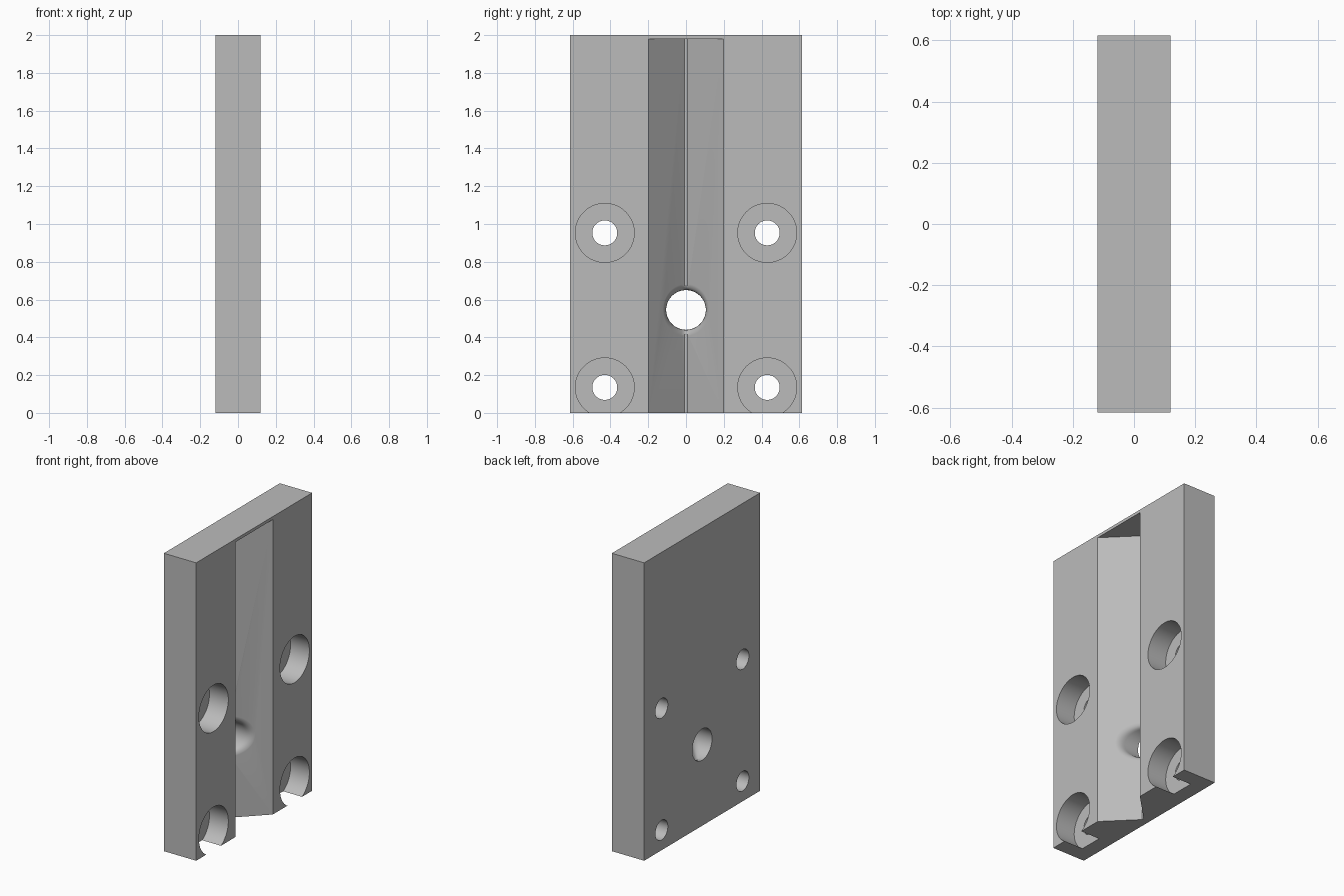
import bpy, bmesh, math
from mathutils import Matrix

if "Cube" in bpy.data.objects:
    bpy.data.objects.remove(bpy.data.objects["Cube"])

HX, HY, H = 0.12, 0.615, 2.0           # half thickness, half width, height
FLOOR = -0.07                          # x of the groove bottom
FLAT = 0.008                           # half width of the groove bottom
GROOVE = 0.198                         # half width of the groove mouth

grey = bpy.data.materials.new("plain_grey")
grey.diffuse_color = (0.5, 0.5, 0.5, 1)
grey.use_nodes = True
grey.node_tree.nodes["Principled BSDF"].inputs["Base Color"].default_value = grey.diffuse_color


def finish(name, bm):
    bmesh.ops.recalc_face_normals(bm, faces=bm.faces)
    me = bpy.data.meshes.new(name)
    bm.to_mesh(me)
    bm.free()
    me.materials.append(grey)
    ob = bpy.data.objects.new(name, me)
    bpy.context.collection.objects.link(ob)
    return ob


def loft(name, rings):
    """Closed solid through a list of equally long point rings."""
    bm = bmesh.new()
    loops = [[bm.verts.new(p) for p in ring] for ring in rings]
    n = len(loops[0])
    for a, b in zip(loops, loops[1:]):
        for i in range(n):
            j = (i + 1) % n
            bm.faces.new((a[i], a[j], b[j], b[i]))
    bm.faces.new(loops[0])
    bm.faces.new(loops[-1])
    return finish(name, bm)


def drill(name, r, y, z, x0, x1):
    """Cylinder along x."""
    angles = [math.tau * i / 64 for i in range(64)]
    return loft(name, [[(x, y + r * math.cos(a), z + r * math.sin(a)) for a in angles]
                       for x in (x0, x1)])


def cut(target, cutter):
    cutter.hide_render = True
    mod = target.modifiers.new(cutter.name, 'BOOLEAN')
    mod.operation, mod.solver, mod.object = 'DIFFERENCE', 'EXACT', cutter
    bpy.context.view_layer.objects.active = target
    bpy.ops.object.modifier_apply(modifier=mod.name)
    bpy.data.objects.remove(cutter)


# Plate
bm = bmesh.new()
bmesh.ops.create_cube(bm, size=1, matrix=Matrix.Translation((0, 0, H / 2))
                      @ Matrix.Diagonal((2 * HX, 2 * HY, H, 1)))
plate = finish("mounting_plate", bm)

# V groove, open at the bottom and closed just below the top
slope = (HX - FLOOR) / (GROOVE - FLAT)
out = FLAT + slope * (GROOVE - FLAT)
section = [(FLOOR, -FLAT), (HX, -GROOVE), (HX + 0.1, -GROOVE),
           (HX + 0.1, GROOVE), (HX, GROOVE), (FLOOR, FLAT)]
cut(plate, loft("groove_cutter", [[(x, y, z) for x, y in section] for z in (-0.1, 1.98)]))


# Centre hole with a rounded rim that follows the groove walls
def wall(y):
    return FLOOR + slope * max(0, abs(y) - FLAT)


R, ZC, N = 0.105, 0.545, 64
rings = []
for t in (None, 0, 0.2, 0.4, 0.6, 0.8, 1, 2):
    ring = []
    for i in range(N):
        a = math.tau * i / N
        c, s = math.cos(a), math.sin(a)
        e = 0.02 + 0.02 * s * s
        edge = wall(R * c)
        if t is None:
            r, x = R, -HX - 0.1
        elif t == 2:
            r, x = R + e, HX + 0.1
        else:
            r = R + e * t * t
            x = ((1 - t) ** 2 * (edge - 0.04) + 2 * t * (1 - t) * edge
                 + t * t * (wall((R + e) * c) + 0.001))
        ring.append((x, r * c, ZC + r * s))
    rings.append(ring)
cut(plate, loft("centre_hole_cutter", rings))

# Four counterbored screw holes, the lower pair breaking through the bottom edge
for y in (-0.43, 0.43):
    for z in (0.135, 0.953):
        cut(plate, drill("counterbore_cutter", 0.156, y, z, HX - 0.14, HX + 0.1))
        cut(plate, drill("screw_hole_cutter", 0.066, y, z, -HX - 0.1, HX + 0.1))

# Smooth round surfaces, sharp edges
bpy.ops.object.select_all(action='DESELECT')
plate.select_set(True)
bpy.context.view_layer.objects.active = plate
bpy.ops.object.shade_smooth_by_angle(angle=math.radians(30))
